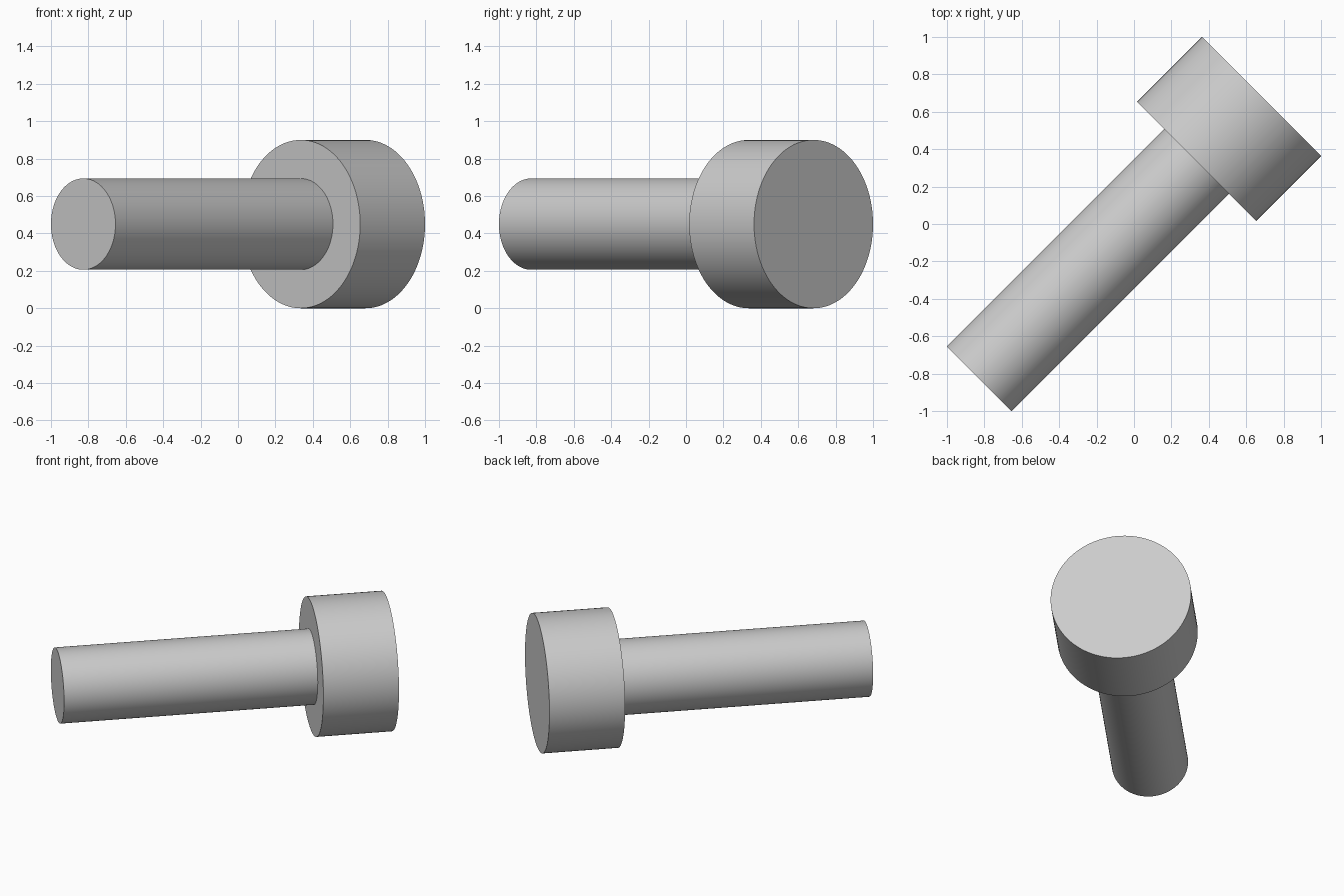
import bpy
import math
from mathutils import Vector

cube = bpy.data.objects.get("Cube")
if cube:
    bpy.data.objects.remove(cube, do_unlink=True)

# Plain grey metal
grey = bpy.data.materials.new("grey_metal")
grey.use_nodes = True
colour = (0.6, 0.6, 0.6, 1)
grey.diffuse_color = colour
grey.node_tree.nodes["Principled BSDF"].inputs["Base Color"].default_value = colour

HEAD_RADIUS = 0.45
SHANK_RADIUS = 0.244
AXIS = Vector((1, 1, 0)).normalized()
CENTRE = Vector((0, 0, HEAD_RADIUS))

# Distances along the diagonal axis, fitted so the corners reach x, y = +-1
HEAD_END = math.sqrt(2) - HEAD_RADIUS
HEAD_START = 0.474
SHANK_END = SHANK_RADIUS - math.sqrt(2)


def rod(name, radius, start, end):
    """Smooth capped cylinder between two distances along the axis."""
    bpy.ops.mesh.primitive_cylinder_add(
        vertices=96, radius=radius, depth=end - start,
        location=CENTRE + AXIS * (start + end) / 2,
        rotation=AXIS.to_track_quat("Z", "Y").to_euler())
    part = bpy.context.object
    part.name = name
    part.data.materials.append(grey)
    bpy.ops.object.shade_smooth_by_angle(angle=math.radians(30))
    return part


# Bolt: wide head and slim shank
rod("head", HEAD_RADIUS, HEAD_START, HEAD_END)
rod("shank", SHANK_RADIUS, SHANK_END, HEAD_START)
